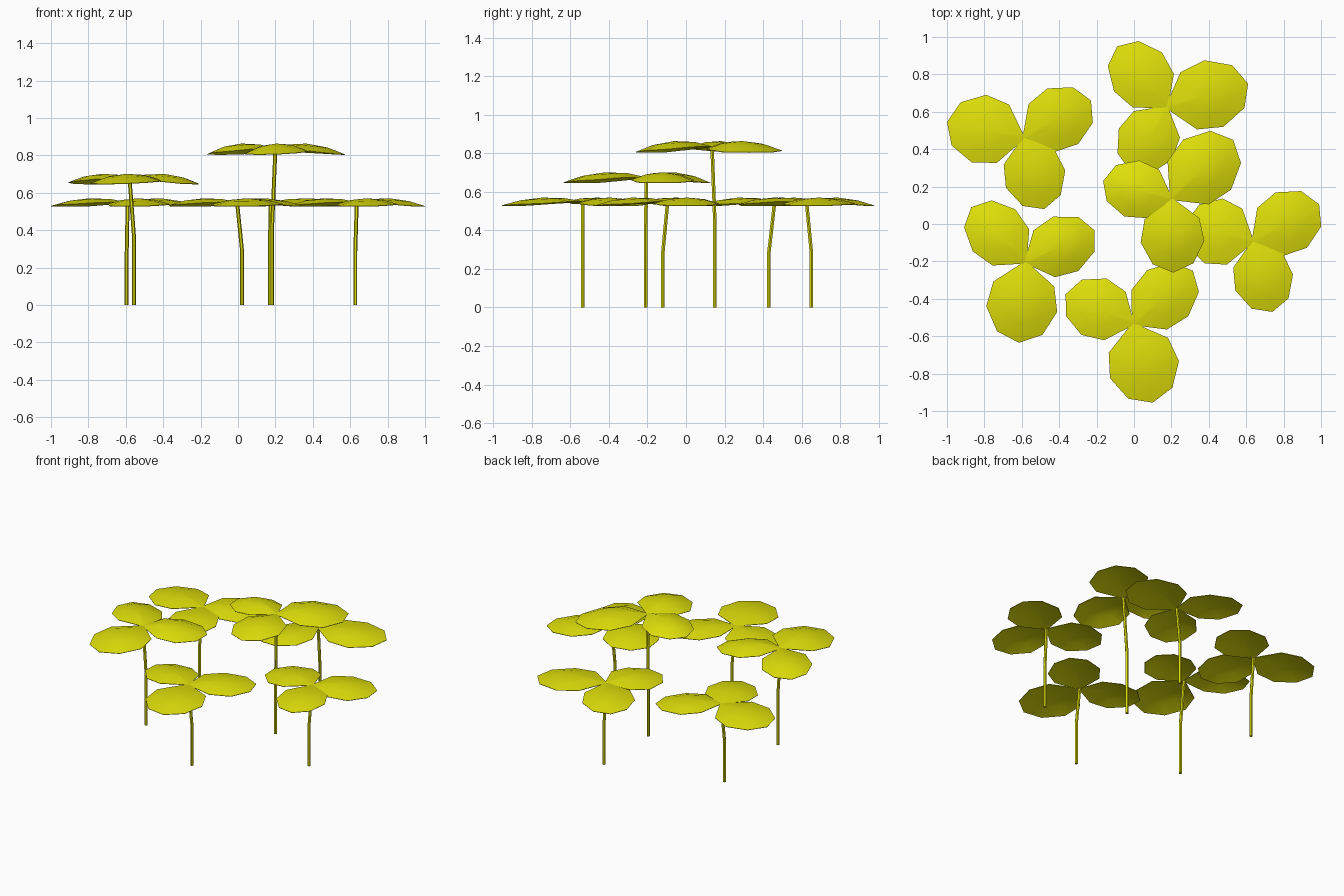
import bpy, bmesh, math
from mathutils import Vector

cube = bpy.data.objects.get("Cube")
if cube:
    bpy.data.objects.remove(cube, do_unlink=True)

# Single yellow colour
yellow = bpy.data.materials.new("leaf_yellow")
yellow.use_nodes = True
yellow.diffuse_color = (0.74, 0.74, 0.003, 1)
bsdf = next(n for n in yellow.node_tree.nodes if n.type == 'BSDF_PRINCIPLED')
bsdf.inputs["Base Color"].default_value = yellow.diffuse_color

# Half outline of a leaf: fraction of length, fraction of half width
HALF = [(0.0, 0.06), (0.27, 0.86), (0.58, 1.0), (0.88, 0.64)]
OUTLINE = HALF + [(1.0, 0.0)] + [(t, -w) for t, w in reversed(HALF)]
MIDDLE = 0.5


def finish(bm, name):
    mesh = bpy.data.meshes.new(name)
    bm.to_mesh(mesh)
    bm.free()
    obj = bpy.data.objects.new(name, mesh)
    bpy.context.collection.objects.link(obj)
    mesh.materials.append(yellow)
    bpy.ops.object.select_all(action='DESELECT')
    obj.select_set(True)
    bpy.context.view_layer.objects.active = obj
    bpy.ops.object.shade_smooth_by_angle(angle=math.radians(40))


def leaf(name, tip, end, width, droop):
    """Leaf arched along its length with drooping sides: a centre fan and an outer ring."""
    along = Vector((end[0] - tip.x, end[1] - tip.y, 0))
    side = Vector((-along.y, along.x, 0)).normalized() * width / 2

    bm = bmesh.new()

    def vert(t, w):
        arch = 0.1 * t - 0.12 * t * t - 0.032 * w * w + 0.005 * w
        return bm.verts.new(tip + along * t + side * w + Vector((0, 0, arch * droop)))

    outer = [vert(t, w) for t, w in OUTLINE]
    inner = [vert(MIDDLE + (t - MIDDLE) * 0.55, w * 0.55) for t, w in OUTLINE]
    centre = vert(MIDDLE, 0)
    for i in range(len(outer)):
        j = (i + 1) % len(outer)
        bm.faces.new((outer[i], outer[j], inner[j], inner[i]))
        bm.faces.new((inner[i], inner[j], centre))
    for face in bm.faces:
        face.normal_update()
        if face.normal.z < 0:
            face.normal_flip()
    bmesh.ops.solidify(bm, geom=bm.faces[:], thickness=0.003)
    bmesh.ops.recalc_face_normals(bm, faces=bm.faces[:])
    finish(bm, name)


def stem(name, base, tip, radius=0.0105, sides=6):
    """Upright lower half, then a bend toward the tip."""
    bm = bmesh.new()
    path = [Vector((*base, 0)), Vector((*base, tip.z * 0.52)), tip]
    rings = []
    for p in path:
        rings.append([bm.verts.new(p + Vector((math.cos(a), math.sin(a), 0)) * radius)
                      for a in (math.tau * k / sides for k in range(sides))])
    for low, high in zip(rings, rings[1:]):
        for i in range(sides):
            j = (i + 1) % sides
            bm.faces.new((low[i], low[j], high[j], high[i]))
    bm.faces.new(rings[0][::-1])
    bm.faces.new(rings[-1])
    finish(bm, name)


# Each plant: stem base, stem tip, droop, and (far end, width) of its three leaves
PLANTS = {
    "back_right": ((-0.595, 0.43), (-0.59, 0.46, 0.55), 1.0,
                   [((-1.0, 0.545), 0.37), ((-0.23, 0.66), 0.34), ((-0.48, 0.08), 0.33)]),
    "back": ((0.17, 0.65), (0.175, 0.625, 0.55), 1.0,
             [((-0.09, 0.95), 0.33), ((0.61, 0.75), 0.37), ((-0.02, 0.285), 0.33)]),
    "tall": ((0.183, 0.15), (0.2, 0.135, 0.835), 1.4,
             [((-0.165, 0.23), 0.31), ((0.53, 0.45), 0.37), ((0.21, -0.26), 0.34)]),
    "left": ((0.627, -0.12), (0.635, -0.095, 0.55), 1.0,
             [((0.275, 0.005), 0.36), ((0.99, 0.105), 0.34), ((0.74, -0.47), 0.32)]),
    "right": ((-0.555, -0.21), (-0.58, -0.205, 0.675), 1.3,
              [((-0.87, 0.09), 0.32), ((-0.21, -0.035), 0.32), ((-0.615, -0.635), 0.38)]),
    "front": ((0.022, -0.535), (-0.005, -0.535, 0.55), 1.0,
              [((-0.365, -0.375), 0.33), ((0.315, -0.25), 0.33), ((0.1, -0.955), 0.38)]),
}

for plant, (base, tip, droop, leaves) in PLANTS.items():
    tip = Vector(tip)
    stem(plant + "_stem", base, tip)
    for n, (end, width) in enumerate(leaves, 1):
        leaf(f"{plant}_leaf_{n}", tip, end, width, droop)
